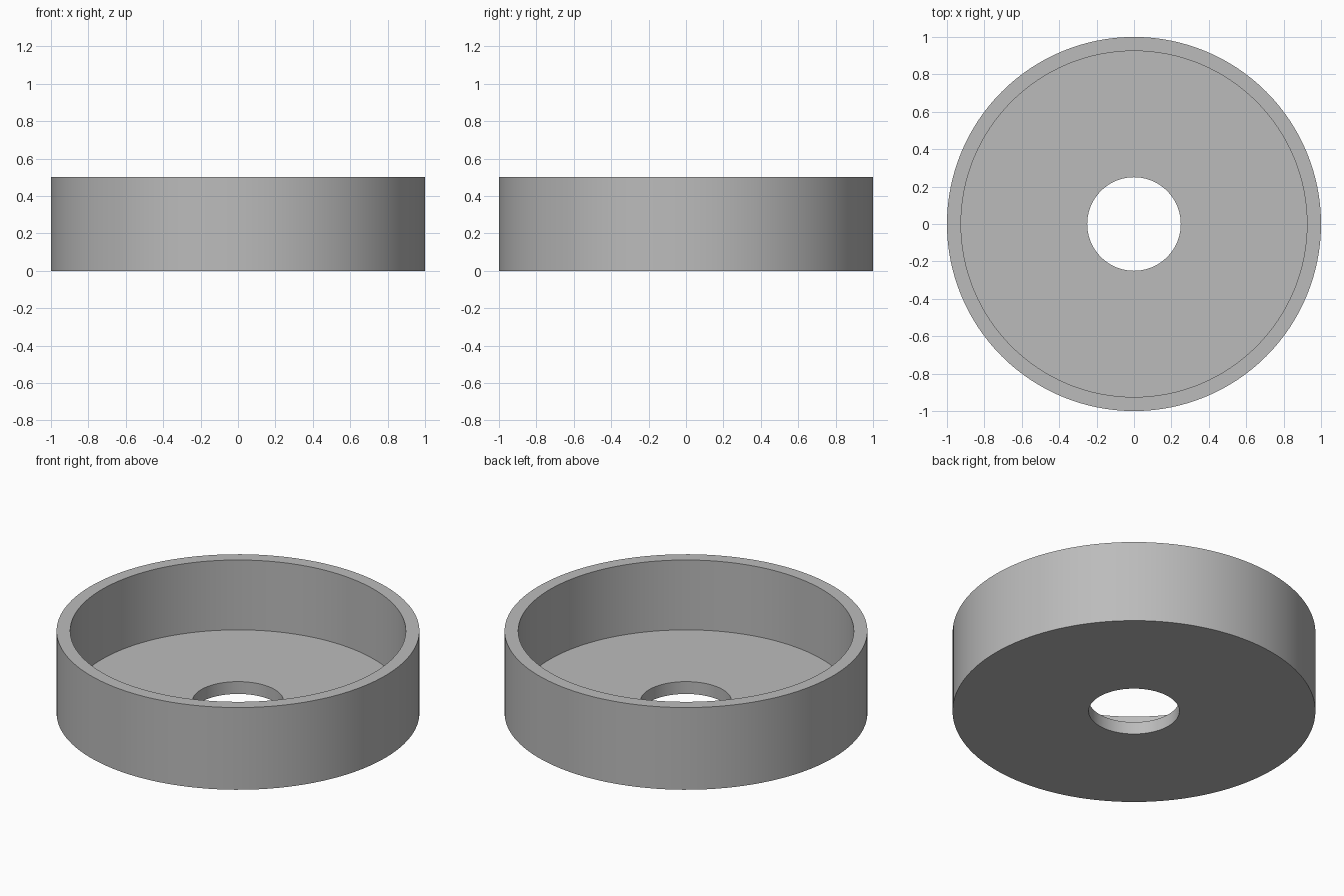
import bpy
import bmesh
from math import tau, radians
from mathutils import Matrix

cube = bpy.data.objects.get("Cube")
if cube:
    bpy.data.objects.remove(cube, do_unlink=True)

SEGMENTS = 128
OUTER, HOLE, HEIGHT, WALL = 1.0, 0.25, 0.5, 0.075

# Plain grey material
grey = bpy.data.materials.new("plain_grey")
grey.use_nodes = True
colour = (0.5, 0.5, 0.5, 1)
grey.diffuse_color = colour
grey.node_tree.nodes["Principled BSDF"].inputs["Base Color"].default_value = colour

# Closed cross-section of the dish as (radius, height), bottom edge first
profile = [
    (HOLE, 0), (OUTER, 0), (OUTER, HEIGHT),
    (OUTER - WALL, HEIGHT), (OUTER - WALL, WALL), (HOLE, WALL),
]

# Revolve the cross-section: one ring per profile point, bridged in a loop
bm = bmesh.new()
rings = []
for radius, z in profile:
    ring = bmesh.ops.create_circle(bm, segments=SEGMENTS, radius=radius,
                                   matrix=Matrix.Translation((0, 0, z)))
    rings.append(ring["verts"])
for low, high in zip(rings, rings[1:] + rings[:1]):
    for i in range(SEGMENTS):
        j = (i + 1) % SEGMENTS
        bm.faces.new((low[i], low[j], high[j], high[i]))
bmesh.ops.recalc_face_normals(bm, faces=bm.faces)

mesh = bpy.data.meshes.new("round_dish")
bm.to_mesh(mesh)
bm.free()
mesh.materials.append(grey)
dish = bpy.data.objects.new("round_dish", mesh)
bpy.context.collection.objects.link(dish)

# Smooth walls with crisp rims
bpy.ops.object.select_all(action="DESELECT")
dish.select_set(True)
bpy.context.view_layer.objects.active = dish
bpy.ops.object.shade_smooth_by_angle(angle=radians(30))
